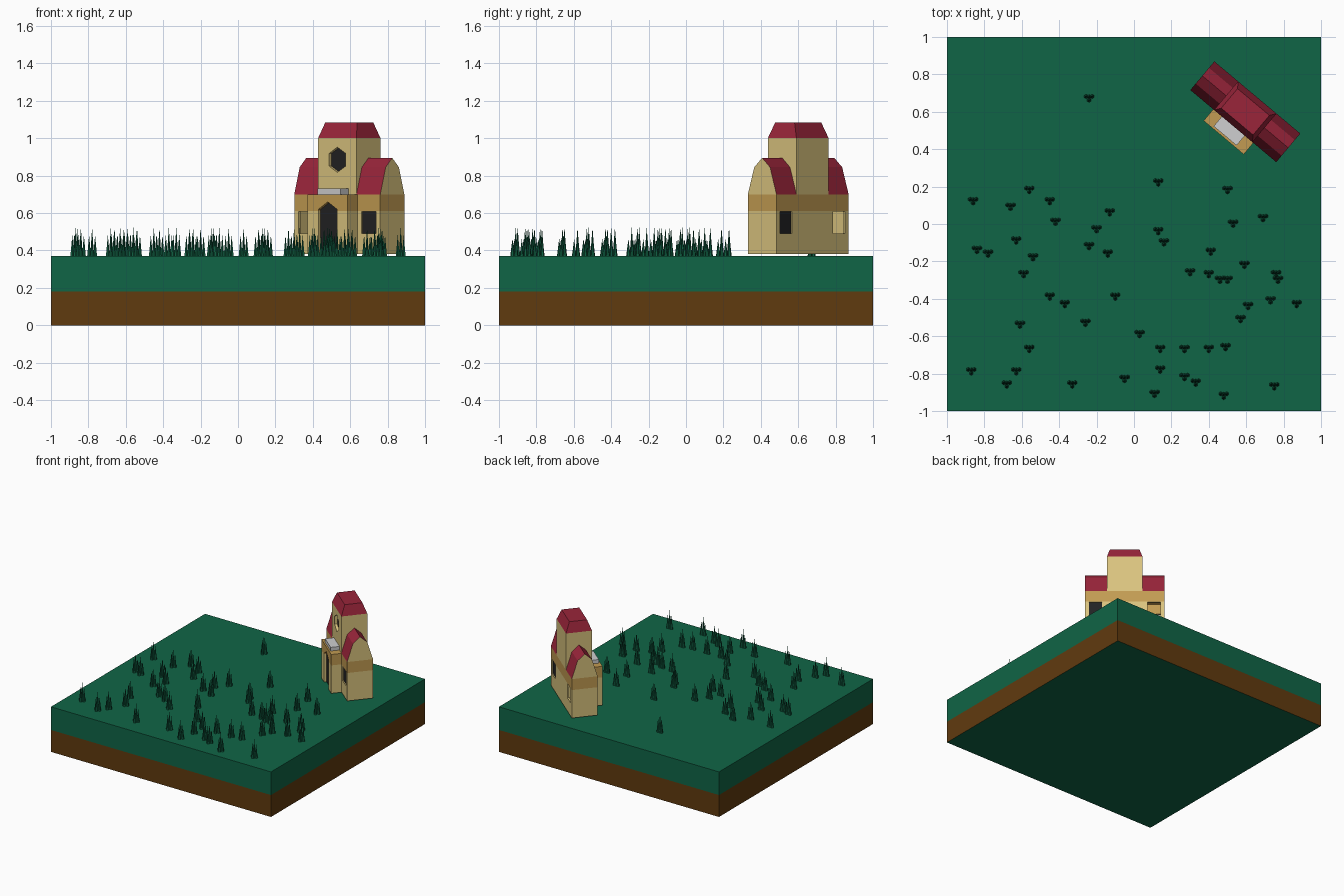
import bpy, bmesh, math
from mathutils import Matrix

if "Cube" in bpy.data.objects:
    bpy.data.objects.remove(bpy.data.objects["Cube"])


def material(name, r, g, b):
    m = bpy.data.materials.new(name)
    m.diffuse_color = (r, g, b, 1)
    m.use_nodes = True
    m.node_tree.nodes["Principled BSDF"].inputs["Base Color"].default_value = m.diffuse_color
    return m


GREEN = material("grass green", 0.0052, 0.13, 0.061)
BROWN = material("soil brown", 0.118, 0.043, 0.0045)
BLADE = material("blade green", 0.005, 0.115, 0.055)
TAN = material("wall tan", 0.70, 0.55, 0.21)
BAND = material("band ochre", 0.54, 0.33, 0.085)
RED = material("roof red", 0.32, 0.018, 0.042)
DARK = material("window dark", 0.016, 0.016, 0.017)
WHITE = material("ledge white", 0.62, 0.62, 0.63)

HOUSE = Matrix.Translation((0.595, 0.60, 0)) @ Matrix.Rotation(math.radians(-40), 4, 'Z')


def finish(name, bm, mats, matrix=Matrix()):
    bmesh.ops.recalc_face_normals(bm, faces=bm.faces)
    me = bpy.data.meshes.new(name)
    bm.to_mesh(me)
    bm.free()
    for m in mats:
        me.materials.append(m)
    ob = bpy.data.objects.new(name, me)
    ob.matrix_world = matrix
    bpy.context.collection.objects.link(ob)
    return ob


def prism(name, pts, lo, hi, axis, mats, matrix=HOUSE):
    """Extrude a (side, z) profile from lo to hi along x or y."""
    bm = bmesh.new()
    rings = []
    for d in (lo, hi):
        rings.append([bm.verts.new((d, p, z) if axis == 'x' else (p, d, z)) for p, z in pts])
    a, b = rings
    bm.faces.new(a)
    bm.faces.new(b)
    n = len(pts)
    for i in range(n):
        j = (i + 1) % n
        bm.faces.new((a[i], a[j], b[j], b[i]))
    return finish(name, bm, mats, matrix)


def rect(x0, x1, z0, z1):
    return [(x0, z0), (x1, z0), (x1, z1), (x0, z1)]


def cut(ob, cutters):
    for c in cutters:
        c.hide_render = True
        mod = ob.modifiers.new("cut", 'BOOLEAN')
        mod.operation = 'DIFFERENCE'
        mod.solver = 'EXACT'
        mod.object = c
        bpy.context.view_layer.objects.active = ob
        bpy.ops.object.modifier_apply(modifier=mod.name)
        bpy.data.objects.remove(c)


def paint(ob, rule, levels=()):
    """Slice at the given heights, then colour faces by a rule."""
    bm = bmesh.new()
    bm.from_mesh(ob.data)
    for z in levels:
        bmesh.ops.bisect_plane(bm, geom=bm.verts[:] + bm.edges[:] + bm.faces[:],
                               plane_co=(0, 0, z), plane_no=(0, 0, 1), dist=1e-5)
    bm.normal_update()
    for f in bm.faces:
        f.material_index = rule(f.calc_center_median(), f.normal)
        f.smooth = False
    bm.to_mesh(ob.data)
    bm.free()


# ground slab: soil below, grass above, green underside
soil = prism("soil", rect(-1, 1, 0, 0.18), -1, 1, 'y', [BROWN, GREEN], Matrix())
paint(soil, lambda c, n: int(n.z < -0.5))
prism("lawn", rect(-1, 1, 0.18, 0.37), -1, 1, 'y', [GREEN], Matrix())

# house body with curved gable roof
half = [(0.1, 0.38), (0.1, 0.70), (0.055, 0.845)]
gable = half + [(0, 0.895)] + [(-y, z) for y, z in reversed(half)]
body = prism("house_body", gable, -0.3, 0.3, 'x', [TAN, BAND, RED, DARK])
cut(body, [
    prism("room_cutter", rect(-0.285, -0.145, 0.39, 0.69), -0.085, 0.085, 'y', []),
    prism("open_window_cutter", rect(-0.27, -0.17, 0.49, 0.607), -0.2, 0.2, 'y', []),
    prism("front_window_cutter", rect(0.17, 0.27, 0.49, 0.607), -0.2, -0.092, 'y', []),
    prism("back_window_cutter", rect(0.17, 0.27, 0.49, 0.607), 0.092, 0.2, 'y', []),
])


def body_rule(c, n):
    if c.x > 0.16 and abs(abs(c.y) - 0.092) < 0.002 and abs(n.y) > 0.9:
        return 3
    if c.z > 0.701 and n.z > 0.2:
        return 2
    return int(0.611 < c.z < 0.699)


paint(body, body_rule, (0.61, 0.70))

# tower with hexagonal window
tower = prism("tower", rect(-0.134, 0.134, 0.70, 1.0), -0.1, 0.1, 'y', [TAN, DARK])
hexagon = [(0.067 * math.sin(i * math.pi / 3), 0.885 + 0.067 * math.cos(i * math.pi / 3))
           for i in range(6)]
cut(tower, [prism("hexagon_cutter", hexagon, -0.2, -0.08, 'y', [])])
paint(tower, lambda c, n: int(abs(c.y + 0.08) < 0.002 and n.y < -0.9))

# tower roof: flat-topped hip
roof = prism("tower_roof", rect(-0.134, 0.134, 1.0, 1.083), -0.1, 0.1, 'y', [RED])
for v in roof.data.vertices:
    if v.co.z > 1.05:
        v.co.x *= 0.83
        v.co.y *= 0.68

# porch with pointed doorway
porch = prism("porch", rect(-0.14, 0.14, 0.38, 0.70), -0.18, -0.09, 'y', [TAN, BAND, DARK])
door = [(-0.065, 0.36), (0.065, 0.36), (0.065, 0.62), (0, 0.66), (-0.065, 0.62)]
cut(porch, [prism("door_cutter", door, -0.25, -0.16, 'y', [])])
paint(porch, lambda c, n: 2 if abs(c.y + 0.16) < 0.002 and n.y < -0.9 else int(c.z > 0.611),
      (0.61,))

# pale ledge on the porch
prism("porch_ledge", rect(-0.08, 0.08, 0.70, 0.73), -0.168, -0.1, 'y', [WHITE])

# grass tufts: one tall spike with three shorter ones around it
tufts = [(-.24, .68), (.13, .23), (.5, .19), (.69, .04), (.53, .01), (-.86, .13), (-.66, .1),
         (-.56, .19), (-.45, .13), (-.42, .02), (-.13, .07), (-.2, -.02), (-.24, -.11),
         (-.14, -.15), (.13, -.03), (.16, -.09), (-.63, -.08), (-.84, -.13), (-.78, -.15),
         (-.54, -.17), (-.59, -.26), (.41, -.14), (.59, -.21), (.3, -.25), (.4, -.26),
         (.46, -.29), (.5, -.29), (.76, -.26), (.77, -.29), (.73, -.4), (.61, -.43),
         (.57, -.5), (.87, -.42), (-.45, -.38), (-.37, -.42), (-.1, -.38), (-.26, -.52),
         (-.61, -.53), (.03, -.58), (-.56, -.66), (-.63, -.78), (-.87, -.78), (-.68, -.85),
         (-.33, -.85), (-.05, -.82), (.14, -.66), (.27, -.66), (.4, -.66), (.49, -.65),
         (.14, -.77), (.27, -.81), (.33, -.84), (.11, -.9), (.48, -.91), (.75, -.86)]
spikes = [(0, 0, 0.155), (-0.016, 0.002, 0.115), (0.016, 0.002, 0.115), (0, -0.018, 0.095)]
bm = bmesh.new()
for x, y in tufts:
    for dx, dy, h in spikes:
        bmesh.ops.create_cone(bm, cap_ends=True, segments=6, radius1=0.012, radius2=0, depth=h,
                              matrix=Matrix.Translation((x + dx, y + dy, 0.368 + h / 2)))
finish("grass_tufts", bm, [BLADE])
